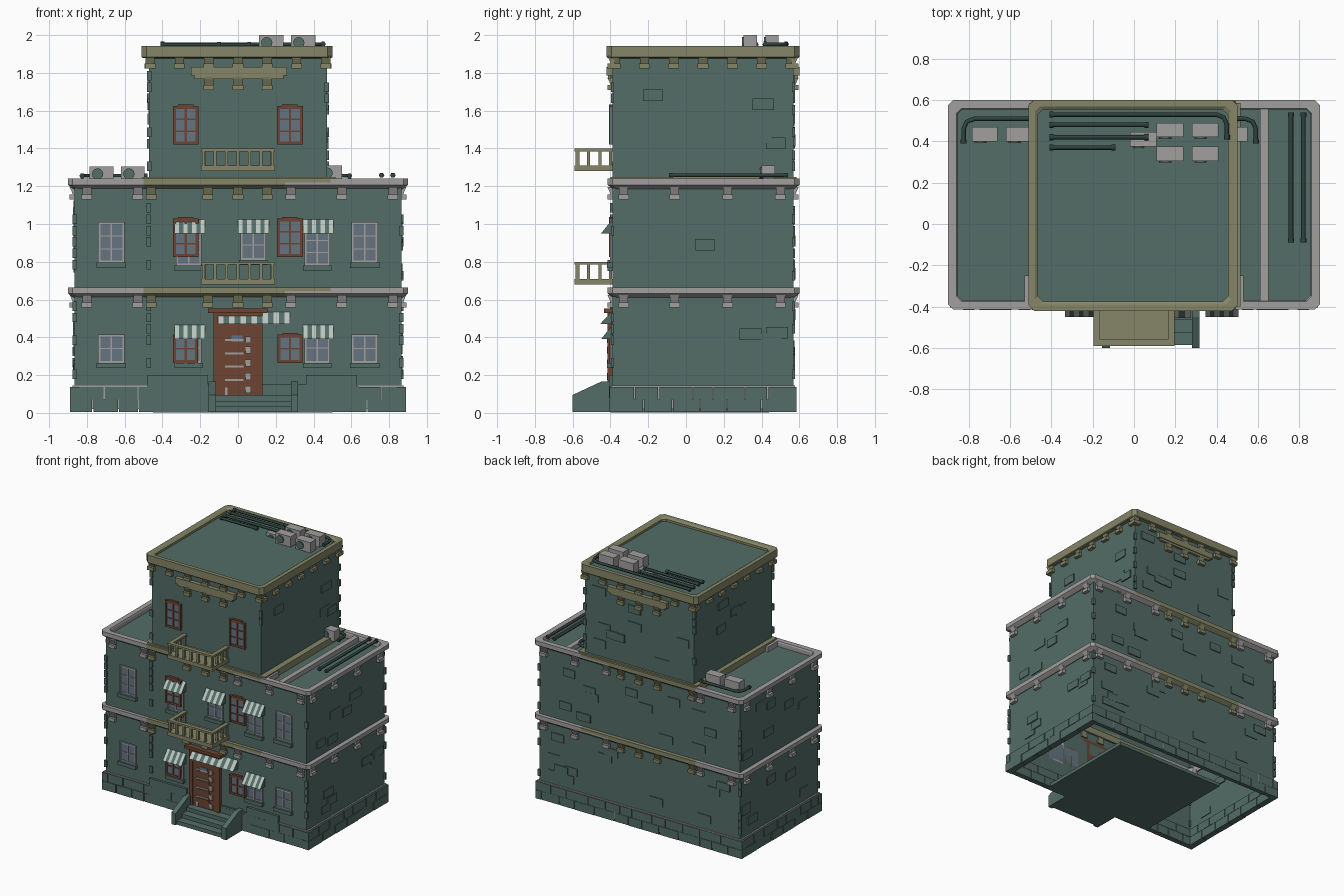
import bpy, bmesh, math, random
from mathutils import Vector, Matrix

random.seed(4)
cube = bpy.data.objects.get("Cube")
if cube:
    bpy.data.objects.remove(cube, do_unlink=True)


def material(name, r, g, b):
    m = bpy.data.materials.new(name)
    m.use_nodes = True
    m.diffuse_color = (r, g, b, 1)
    m.node_tree.nodes["Principled BSDF"].inputs["Base Color"].default_value = (r, g, b, 1)
    return m


TEAL = material("teal_wall", .088, .153, .136)
GREY = material("grey_stone", .36, .35, .345)
OLIVE = material("olive_trim", .235, .24, .135)
BROWN = material("brown_wood", .155, .058, .032)
GLASS = material("blue_glass", .13, .178, .222)
PALE = material("pale_cloth", .5, .57, .53)
DARK = material("dark_pipe", .028, .055, .048)


def finish(name, bm, *mats):
    bmesh.ops.recalc_face_normals(bm, faces=bm.faces)
    me = bpy.data.meshes.new(name)
    bm.to_mesh(me)
    bm.free()
    for m in mats:
        me.materials.append(m)
    ob = bpy.data.objects.new(name, me)
    bpy.context.collection.objects.link(ob)
    return ob


def box(bm, x0, x1, y0, y1, z0, z1, mi=0):
    mat = Matrix.Translation(((x0 + x1) / 2, (y0 + y1) / 2, (z0 + z1) / 2))
    mat = mat @ Matrix.Diagonal((x1 - x0, y1 - y0, z1 - z0, 1))
    vs = bmesh.ops.create_cube(bm, size=1, matrix=mat)["verts"]
    for f in {f for v in vs for f in v.link_faces}:
        f.material_index = mi


def boxes(name, rows, *mats):
    bm = bmesh.new()
    for r in rows:
        box(bm, *r)
    return finish(name, bm, *mats)


FRONT, BACK, SIDE, TSIDE = -.39, .57, .865, .47

# Main volumes; the lower block is a shell open at the bottom
bm = bmesh.new()
box(bm, -SIDE, SIDE, FRONT, BACK, .02, 1.2)
bmesh.ops.delete(bm, geom=[f for f in bm.faces if f.normal.z < -.5], context="FACES")
finish("lower_block", bm, TEAL)
boxes("tower", [(-TSIDE, TSIDE, FRONT, BACK, 1.2, 1.915)], TEAL)
boxes("underside_plate", [(-.45, .5, -.4, .44, .003, .03)], TEAL)
boxes("tower_side_ledge", [(.61, .65, -.38, .58, 1.19, 1.235)], GREY)
boxes("tower_foot", [(-.505, .515, -.4, .585, 1.2, 1.25)], OLIVE)
boxes("ledge_ends", [(s * .52 - .01, s * .52 + .01, -.38, -.25, 1.2, 1.24) for s in (-1, 1)], GREY)


# Cornice: a closed profile swept round a rectangle with cut corners
def cornice(name, x0, x1, y0, y1, z, h, flat, rim, mixed):
    bm = bmesh.new()
    prof = [(-.045, z - h), (-.03, z - h), (-.006, z - h * flat - .005), (0, z - h * flat),
            (0, z - h * .35), (0, z), (-rim, z), (-.045, z - .01)]
    c, rings = .025, []
    for o, pz in prof:
        a, b, d, e = x0 - o, x1 + o, y0 - o, y1 + o
        pts = [(a + c, d), (b - c, d), (b, d + c), (b, e - c), (b - c, e), (a + c, e), (a, e - c), (a, d + c)]
        rings.append([bm.verts.new((x, y, pz)) for x, y in pts])
    for i, r in enumerate(rings):
        n = rings[(i + 1) % len(rings)]
        for k in range(8):
            bm.faces.new((r[k], r[(k + 1) % 8], n[(k + 1) % 8], n[k]))
    if mixed:
        for cut in (-.5, .25, .49):
            bmesh.ops.bisect_plane(bm, geom=bm.verts[:] + bm.edges[:] + bm.faces[:],
                                   plane_co=(cut, 0, 0), plane_no=(1, 0, 0))
        for f in bm.faces:
            m = f.calc_center_median()
            top = m.z > z - h * .35
            f.material_index = int(-.5 < m.x < (.49 if top else .25))
    return finish(name, bm, GREY if mixed else OLIVE, OLIVE)


cornice("lower_cornice", -.9, .9, -.415, .6, .665, .055, .6, .04, True)
cornice("upper_cornice", -.9, .9, -.415, .6, 1.24, .055, .6, .04, True)
cornice("tower_cornice", -.51, .5, -.42, .6, 1.942, .065, .9, .03, False)


# Brackets: a narrow undercut neck over a wider foot, turned to face outward
def bracket(bm, x, y, z, angle, mi=0):
    part = bmesh.new()
    box(part, -.024, .024, -.026, .012, -.03, .01)
    for v in part.verts:
        if v.co.z < 0 and v.co.y < 0:
            v.co.y += .018
    box(part, -.028, .028, -.026, .012, -.056, -.03)
    part.transform(Matrix.Translation((x, y, z)) @ Matrix.Rotation(angle, 4, "Z"))
    for f in part.faces:
        f.material_index = mi
    me = bpy.data.meshes.new("temp")
    part.to_mesh(me)
    part.free()
    bm.from_mesh(me)
    bpy.data.meshes.remove(me)


for label, z in (("lower", .615), ("upper", 1.185)):
    bm = bmesh.new()
    for x in (-.8, -.53, -.46, -.16, 0, .155, .28, .55, .82):
        mi = int(-.5 < x < .25)
        bracket(bm, x, FRONT, z, 0, mi)
        bracket(bm, x, BACK, z, math.pi, mi)
    for y in (-.33, -.06, .22, .5):
        bracket(bm, SIDE, y, z, math.pi / 2)
        bracket(bm, -SIDE, y, z, -math.pi / 2)
    finish(label + "_brackets", bm, GREY, OLIVE)

bm = bmesh.new()
for i in range(7):
    t = -.465 + i * .155
    bracket(bm, t, FRONT, 1.88, 0)
    bracket(bm, t, BACK, 1.88, math.pi)
    bracket(bm, TSIDE, t + .09, 1.88, math.pi / 2)
    bracket(bm, -TSIDE, t + .09, 1.88, -math.pi / 2)
for x in (-.155, 0, .155):
    bracket(bm, x, FRONT, 1.765, 0)
    bracket(bm, x, BACK, 1.765, math.pi)
for y0, y1 in ((-.42, FRONT), (BACK, .6)):
    box(bm, -.25, .26, y0, y1, 1.785, 1.83)
    box(bm, -.23, .24, y0 + .006, y1 - .006, 1.768, 1.785)
finish("tower_brackets", bm, OLIVE)

# Stone plinth: two staggered courses over a pale mortar band
boxes("plinth_mortar", [(-.876, .876, -.396, -.388, .02, .146), (-.876, .876, .568, .578, .02, .146),
                        (-.876, -.863, -.396, .578, .02, .146), (.863, .876, -.396, .578, .02, .146)], GREY)
bm = bmesh.new()
for row in range(2):
    z0, z1 = .004 + row * .068, .07 + row * .067
    for a, b, along in ((-.89, .89, True), (-.405, .585, False)):
        t = a
        while t < b - .01:
            e = min(t + random.uniform(.1, .19), b)
            if b - e < .06:
                e = b
            d = random.uniform(0, .004)
            u, v = t + (.003 if t > a else 0), e - (.003 if e < b else 0)
            if along:
                box(bm, u, v, -.405 + d, -.36, z0, z1)
                box(bm, u, v, .55, .585 - d, z0, z1)
            else:
                box(bm, .84, .89 - d, u, v, z0, z1)
                box(bm, -.89 + d, -.84, u, v, z0, z1)
            t = e
box(bm, -.48, .63, -.402, FRONT, .004, .15)
for x0, x1, z0 in ((-.4, -.29, .08), (.53, .64, .08), (.36, .63, .14), (-.48, -.16, .14)):
    box(bm, x0, x1, -.408, FRONT, z0, z0 + .06)
finish("plinth_stones", bm, TEAL)

# Raised wall bricks and corner stones
bm = bmesh.new()
for half, z0, z1, count in ((SIDE, .18, .55, 12), (SIDE, .7, 1.12, 12), (TSIDE, 1.28, 1.78, 9)):
    for i in range(count):
        z, d, w = random.uniform(z0, z1 - .05), random.uniform(.004, .009), random.uniform(.05, .06)
        x = random.uniform(-half + .07, half - .07)
        box(bm, x - w, x + w, BACK, BACK + d, z, z + .06)
        for s in (-1, 1):
            y, z = random.uniform(FRONT + .06, BACK - .06), random.uniform(z0, z1 - .05)
            if i % 2:
                box(bm, s * half - d, s * half + d, y - w, y + w, z, z + .06)
    z = z0
    while z < z1:
        for cx in (-half, half):
            for cy in (FRONT, BACK):
                if random.random() < .6:
                    box(bm, cx - .012, cx + .012, cy - .008, cy + .008, z, z + .05)
        if half == SIDE and random.random() < .7:
            box(bm, -.485, -.46, FRONT - .012, FRONT, z, z + .05)
        z += .06
finish("raised_bricks", bm, TEAL)


# Windows: frame bars over a pane, with an optional sill
def window(name, x, z0, z1, w, frame, rows, out):
    bm = bmesh.new()
    y, t = FRONT - out, .016 if frame is BROWN else .011
    box(bm, x - w, x + w, y + .006, FRONT, z0, z1, 1)
    for s in (-1, 0, 1):
        c, k = x + s * (w - t / 2), t / (1.3 if s == 0 else 1)
        box(bm, c - k / 2, c + k / 2, y, FRONT, z0, z1)
    for i in range(rows + 1):
        c = z0 + t / 2 + (z1 - z0 - t) * i / rows
        k = t if i in (0, rows) else t * .5
        box(bm, x - w, x + w, y + .001, FRONT, c - k / 2, c + k / 2)
    if frame is BROWN:
        box(bm, x - w * .6, x + w * .6, y, FRONT, z1, z1 + .007)
    else:
        box(bm, x - w - .008, x + w + .008, y - .015, FRONT, z0 - .028, z0, 2)
    finish(name, bm, frame, GLASS, TEAL)


for i, x in enumerate((-.67, .67)):
    window(f"upper_wing_window_{i}", x, .795, 1.01, .07, GREY, 3, .012)
    window(f"lower_wing_window_{i}", x, .265, .415, .07, GREY, 2, .012)
for i, x in enumerate((-.26, .42)):
    window(f"upper_awning_window_{i}", x, .78, .98, .068, GREY, 3, .01)
    window(f"lower_awning_window_{i}", x, .265, .42, .068, GREY, 2, .01)
window("middle_window", .08, .81, .97, .068, GREY, 2, .01)
for i, x in enumerate((-.277, .275)):
    window(f"tower_window_{i}", x, 1.42, 1.625, .068, BROWN, 3, .018)
    window(f"upper_brown_window_{i}", x, .825, 1.03, .068, BROWN, 3, .018)
    window(f"lower_brown_window_{i}", x, .265, .415, .066, BROWN, 2, .018)


# Striped wedge awnings with plain ends
def awning(name, x0, x1, z0, z1, y=FRONT, n=7):
    bm = bmesh.new()
    for i in range(n):
        a, b = x0 + (x1 - x0) * i / n, x0 + (x1 - x0) * (i + 1) / n
        p, q = [[bm.verts.new(v) for v in ((x, y, z1), (x, y - .06, z0), (x, y, z0))] for x in (a, b)]
        for f in (p, q):
            bm.faces.new(f).material_index = 1
        for k in range(3):
            f = bm.faces.new((p[k], p[(k + 1) % 3], q[(k + 1) % 3], q[k]))
            f.material_index = i % 2
    finish(name, bm, PALE, TEAL)


awning("awning_upper_right", -.335, -.175, .95, 1.025)
awning("awning_upper_middle", 0, .165, .95, 1.025)
awning("awning_upper_left", .345, .505, .95, 1.025)
awning("awning_lower_right", -.335, -.175, .39, .465)
awning("awning_lower_left", .345, .505, .39, .465)
awning("awning_door", -.105, .275, .47, .535, -.395, 13)

# Door with frame, lintel, panels and metal fittings
door = [(-.13, -.1, -.415, FRONT, .09, .53), (.1, .13, -.415, FRONT, .09, .53),
        (-.13, .13, -.415, FRONT, .44, .53), (-.16, .155, -.435, FRONT, .53, .553),
        (-.1, .1, -.408, FRONT, .09, .44), (-.07, -.055, -.415, FRONT, .095, .135, 1)]
for z in (.12, .19, .26, .33):
    door.append((-.07, .04, -.413, FRONT, z, z + .045))
    door.append((-.07, .03, -.415, FRONT, z + .05, z + .06, 1))
    door.append((.04, .07, -.417, FRONT, z - .015, z + .022, 1))
door.append((.04, .07, -.417, FRONT, .37, .405, 1))
door.append((-.035, .025, -.415, FRONT, .375, .41, 2))
boxes("front_door", door, BROWN, GREY, GLASS)

# Steps with sloping side walls
boxes("front_steps", [(-.12, .29, -.585 + i * .06, FRONT, .004, .034 + i * .03) for i in range(3)], TEAL)
bm = bmesh.new()
for x in (-.155, .28):
    cap = [bm.verts.new((x, y, z)) for y, z in ((-.6, .004), (-.6, .095), (-.45, .165), (FRONT, .165), (FRONT, .004))]
    f = bm.faces.new(cap)
    new = bmesh.ops.extrude_face_region(bm, geom=[f])["geom"]
    bmesh.ops.translate(bm, verts=[v for v in new if isinstance(v, bmesh.types.BMVert)], vec=Vector((.038, 0, 0)))
finish("step_side_walls", bm, TEAL)

# Balconies
for label, z in (("lower", .68), ("upper", 1.28)):
    parts = [(-.195, .195, -.59, FRONT, z, z + .03)]
    h0, h1 = z + .105, z + .12
    parts += [(-.195, .195, -.59, -.56, h0, h1), (-.195, -.165, -.59, FRONT, h0, h1), (.165, .195, -.59, FRONT, h0, h1)]
    parts += [(c - .007, c + .007, -.585, -.565, z, h0) for c in [-.183 + .061 * i for i in range(7)]]
    parts += [(s * .18 - .008, s * .18 + .008, y - .008, y + .008, z, h0) for s in (-1, 1) for y in (-.515, -.455, -.4)]
    boxes(label + "_balcony", parts, OLIVE)


# Roof units with a round fan on the front
def roof_unit(name, x0, x1, y0, y1, z0, z1):
    bm = bmesh.new()
    box(bm, x0, x1, y0, y1, z0, z1)
    mat = Matrix.Translation((x0 + .042, y0 - .002, (z0 + z1) / 2)) @ Matrix.Rotation(math.pi / 2, 4, "X")
    vs = bmesh.ops.create_cone(bm, cap_ends=True, segments=12, radius1=.03, radius2=.03, depth=.012, matrix=mat)["verts"]
    for f in {f for v in vs for f in v.link_faces}:
        f.material_index = 1
    finish(name, bm, GREY, TEAL)


for i, (x, y, w, z) in enumerate(((.11, .42, .13, 1.92), (.28, .42, .13, 1.92), (.11, .305, .13, 1.92),
                                  (.28, .305, .13, 1.92), (-.02, .375, .13, 1.86), (-.785, .4, .125, 1.225),
                                  (-.62, .4, .125, 1.225), (.43, .4, .12, 1.23))):
    roof_unit(f"roof_unit_{i}", x, x + w, y, y + .07, z, z + .08)


# Roof pipes with collars at both ends
def pipe(name, pts, z):
    cu = bpy.data.curves.new(name, "CURVE")
    cu.dimensions = "3D"
    cu.bevel_depth, cu.bevel_resolution, cu.use_fill_caps = .011, 1, True
    runs = [pts] + [[p, (Vector(p) + (Vector(q) - Vector(p)).normalized() * .02)]
                    for p, q in ((pts[0], pts[1]), (pts[-1], pts[-2]))]
    for n, run in enumerate(runs):
        sp = cu.splines.new("POLY")
        sp.points.add(len(run) - 1)
        for p, co in zip(sp.points, run):
            p.co = (co[0], co[1], z, 1)
            p.radius = 1.35 if n else 1
    cu.materials.append(DARK)
    bpy.context.collection.objects.link(bpy.data.objects.new(name, cu))


pipe("tower_pipe_bent", [(-.41, .53), (.4, .53), (.435, .515), (.45, .48), (.45, .41)], 1.952)
for i, (y, x) in enumerate(((.48, .07), (.42, .07), (.37, -.09))):
    pipe(f"tower_pipe_{i}", [(-.41, y), (x, y)], 1.95)
pipe("right_wing_pipe", [(-.825, .39), (-.825, .46), (-.81, .495), (-.77, .51), (-.48, .51)], 1.255)
pipe("left_wing_pipe_bent", [(.59, .39), (.59, .46), (.575, .495), (.54, .51), (.47, .51)], 1.255)
for i, x in enumerate((.76, .82)):
    pipe(f"left_wing_pipe_{i}", [(x, -.09), (x, .54)], 1.258)
